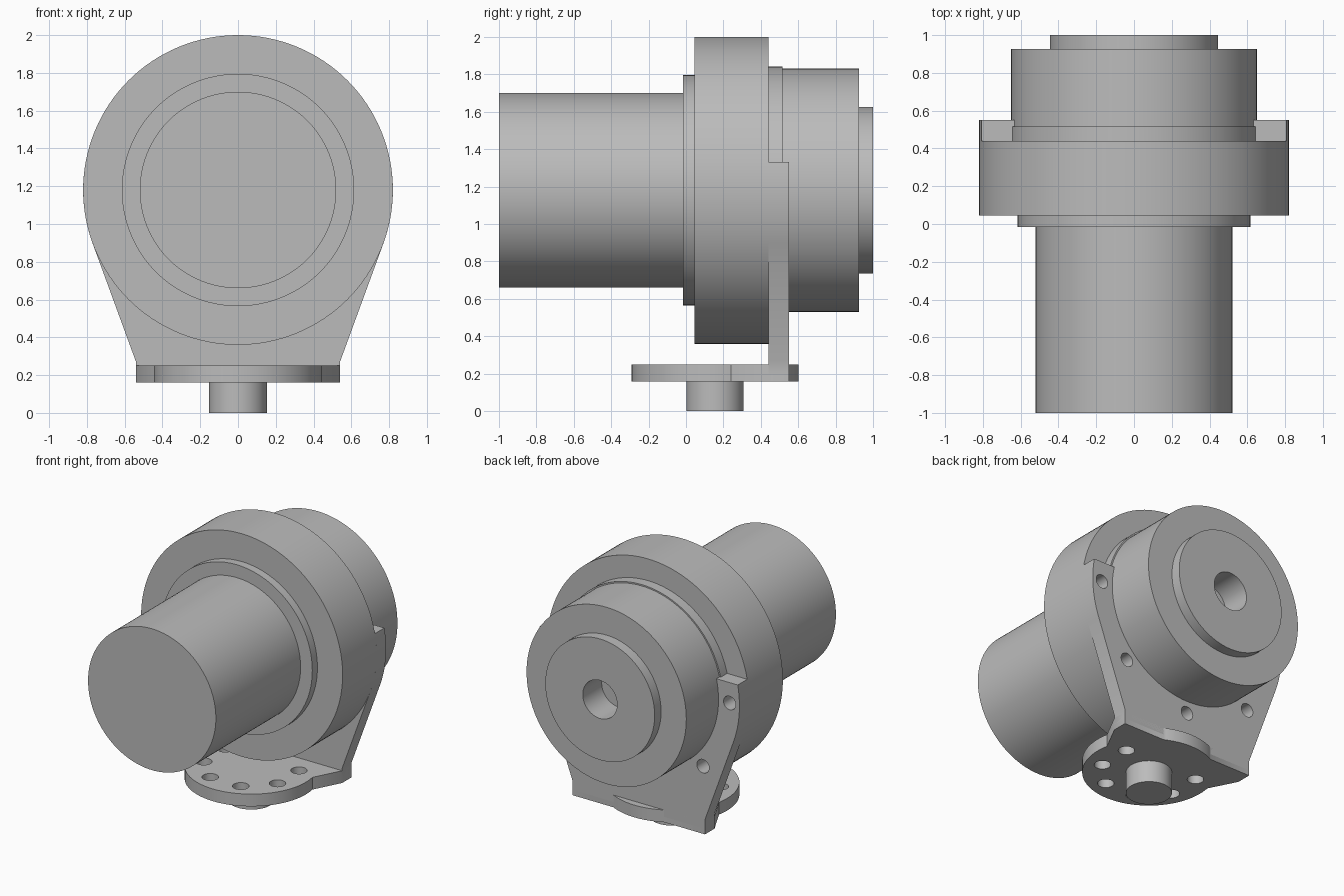
import bpy
import bmesh
from math import sin, cos, pi, radians, asin, acos, atan2, hypot
from mathutils import Matrix

cube = bpy.data.objects.get("Cube")
if cube:
    bpy.data.objects.remove(cube, do_unlink=True)

grey = bpy.data.materials.new("plain_grey")
grey.use_nodes = True
grey.diffuse_color = (0.5, 0.5, 0.5, 1)
grey.node_tree.nodes["Principled BSDF"].inputs["Base Color"].default_value = (0.5, 0.5, 0.5, 1)

AXIS_Z = 1.18
SEGMENTS = 128


def finish(name, bm, matrix):
    """Turn a bmesh into a named, softly shaded object."""
    bmesh.ops.remove_doubles(bm, verts=bm.verts, dist=0.0001)
    bmesh.ops.recalc_face_normals(bm, faces=bm.faces)
    bm.transform(matrix)
    mesh = bpy.data.meshes.new(name)
    bm.to_mesh(mesh)
    bm.free()
    mesh.materials.append(grey)
    obj = bpy.data.objects.new(name, mesh)
    bpy.context.collection.objects.link(obj)
    bpy.ops.object.select_all(action="DESELECT")
    obj.select_set(True)
    bpy.context.view_layer.objects.active = obj
    bpy.ops.object.shade_smooth_by_angle(angle=radians(30))
    return obj


def lathe(name, profile, matrix):
    """Revolve (radius, height) points about local z."""
    bm = bmesh.new()
    verts = [bm.verts.new((r, 0, h)) for r, h in profile]
    edges = [bm.edges.new(pair) for pair in zip(verts, verts[1:])]
    bmesh.ops.spin(bm, geom=verts + edges, cent=(0, 0, 0), axis=(0, 0, 1),
                   angle=2 * pi, steps=SEGMENTS, use_duplicate=False)
    return finish(name, bm, matrix)


def arc(cx, cy, radius, start, end, steps):
    """Points on an arc, angles in radians."""
    angles = [start + (end - start) * i / steps for i in range(steps + 1)]
    return [(cx + radius * cos(a), cy + radius * sin(a)) for a in angles]


def drilled_plate(name, outline, holes, hole_radius, thickness, matrix):
    """Filled outline with round holes, extruded about its mid plane."""
    curve = bpy.data.curves.new(name, "CURVE")
    curve.dimensions = "2D"
    curve.fill_mode = "BOTH"
    curve.extrude = thickness / 2
    loops = [outline] + [arc(x, y, hole_radius, 0, 2 * pi, 32)[:-1] for x, y in holes]
    for loop in loops:
        spline = curve.splines.new("POLY")
        spline.points.add(len(loop) - 1)
        for point, (x, y) in zip(spline.points, loop):
            point.co = (x, y, 0, 1)
        spline.use_cyclic_u = True
    temp = bpy.data.objects.new(name + "_outline", curve)
    bpy.context.collection.objects.link(temp)
    bpy.context.view_layer.update()
    evaluated = temp.evaluated_get(bpy.context.evaluated_depsgraph_get())
    bm = bmesh.new()
    bm.from_mesh(evaluated.to_mesh())
    evaluated.to_mesh_clear()
    bpy.data.objects.remove(temp, do_unlink=True)
    bpy.data.curves.remove(curve)
    return finish(name, bm, matrix)


def mirrored(points):
    return points + [(-x, y) for x, y in reversed(points)]


# Cylinders along the main axis: local z becomes +y
along_y = Matrix.Translation((0, 0, AXIS_Z)) @ Matrix.Rotation(-pi / 2, 4, "X")
for name, radius, front, back in (
        ("motor_body", 0.52, -1, -0.01),
        ("front_collar", 0.615, -0.015, 0.05),
        ("main_drum", 0.82, 0.045, 0.44),
        ("rear_step", 0.66, 0.43, 0.515),
        ("rear_drum", 0.65, 0.5, 0.925)):
    lathe(name, [(0, front), (radius, front), (radius, back), (0, back)], along_y)

# The rear drum's own cap sits behind the bore, so the boss carries the bore
bore, floor = 0.14, 0.78
boss = [(0, floor), (bore, floor), (bore, 1), (0.445, 1), (0.445, 0.92)]
lathe("rear_boss", boss, along_y)
drum = bpy.data.objects["rear_drum"]
bpy.data.objects.remove(drum, do_unlink=True)
lathe("rear_drum", [(0.65, 0.5), (0.65, 0.925), (0.4, 0.925)], along_y)

# Upright bracket: drum-shaped arms running tangentially down to the foot
R, corner_x, corner_z = 0.82, 0.54, 0.27
drop = corner_z - AXIS_Z
tangent = atan2(drop, corner_x) + acos(R / hypot(corner_x, drop))
half = arc(0, AXIS_Z, R, asin(0.15 / R), tangent, 24)
half += [(corner_x, corner_z), (corner_x, 0.2)]
bolts = arc(0, AXIS_Z, 0.74, -pi, 0, 4)
upright = Matrix.Translation((0, 0.495, 0)) @ Matrix.Rotation(pi / 2, 4, "X")
drilled_plate("upright_bracket", mirrored(half), bolts, 0.05, 0.11, upright)

# Foot flange: round disc blended into the bracket's base
cy, r = 0.155, 0.445
half = arc(0, cy, r, pi / 2, asin((0.55 - cy) / r), 12)[1:]
half += [(corner_x, 0.55), (corner_x, 0.44)]
half += arc(0, cy, r, asin((0.24 - cy) / r), -pi / 2, 40)[:-1]
outline = [(0, cy + r)] + half + [(0, cy - r)] + [(-x, y) for x, y in reversed(half)]
bolts = arc(0, cy, 0.325, radians(-202.5), radians(22.5), 5)
drilled_plate("foot_flange", outline, bolts, 0.055, 0.09, Matrix.Translation((0, 0, 0.205)))

# Stub shaft under the foot
lathe("foot_shaft", [(0, 0), (0.153, 0), (0.153, 0.17), (0, 0.17)],
      Matrix.Translation((0, cy, 0)))
